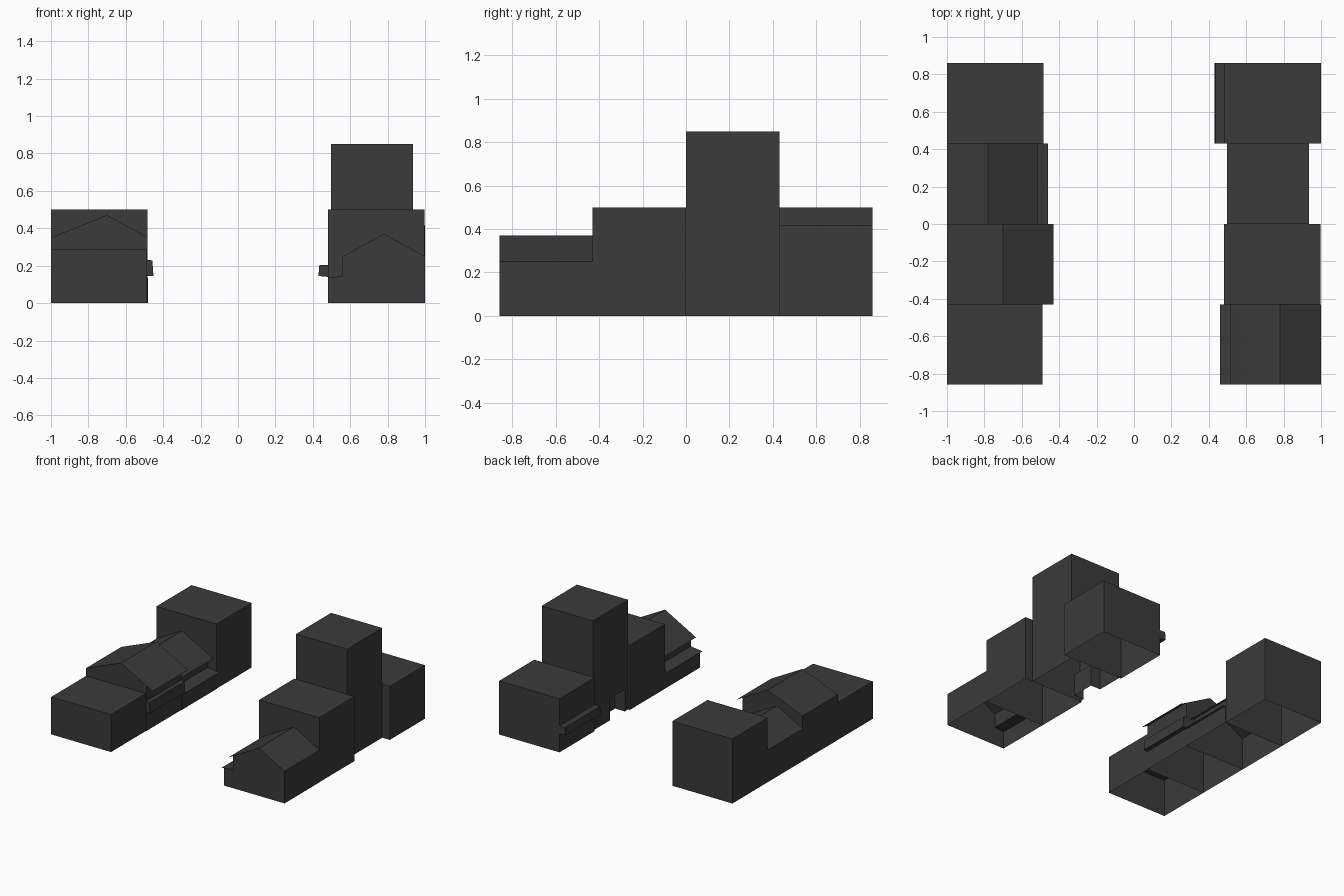
import bpy, bmesh

if "Cube" in bpy.data.objects:
    bpy.data.objects.remove(bpy.data.objects["Cube"])

mat = bpy.data.materials.new("dark grey")
mat.diffuse_color = (0.043, 0.043, 0.043, 1)
mat.use_nodes = True
mat.node_tree.nodes["Principled BSDF"].inputs["Base Color"].default_value = mat.diffuse_color


def finish(name, bm):
    me = bpy.data.meshes.new(name)
    bm.to_mesh(me)
    bm.free()
    me.materials.append(mat)
    ob = bpy.data.objects.new(name, me)
    bpy.context.collection.objects.link(ob)
    return ob


def prism(name, profile, y0, y1, side=1):
    """x-z profile pulled along y, open at the ground; side = -1 mirrors it."""
    bm = bmesh.new()
    a = [bm.verts.new((side * x, y0, z)) for x, z in profile]
    b = [bm.verts.new((side * x, y1, z)) for x, z in profile]
    n = len(a)
    bm.faces.new(a)
    bm.faces.new(b[::-1])
    for i in range(n):
        bm.faces.new((a[i], b[i], b[(i + 1) % n], a[(i + 1) % n]))
    bmesh.ops.recalc_face_normals(bm, faces=bm.faces)
    ground = [f for f in bm.faces if all(v.co.z < 1e-5 for v in f.verts)]
    bmesh.ops.delete(bm, geom=ground, context='FACES')
    return finish(name, bm)


def box(name, x0, x1, y0, y1, h, side=1):
    return prism(name, [(x0, 0), (x1, 0), (x1, h), (x0, h)], y0, y1, side)


def sheet(name, path, y0, y1, side=1):
    """Thin roof sheet along an x-z path."""
    bm = bmesh.new()
    a = [bm.verts.new((side * x, y0, z)) for x, z in path]
    b = [bm.verts.new((side * x, y1, z)) for x, z in path]
    for i in range(len(a) - 1):
        f = bm.faces.new((a[i], a[i + 1], b[i + 1], b[i]))
        f.normal_update()
        if f.normal.z < 0:
            f.normal_flip()
    return finish(name, bm)


def shop(name, y0, y1, side):
    """Gabled shop with set-back upper floor, roof overhang and low awning."""
    prism(name, [(0.482, 0), (1.0, 0), (1.0, 0.25), (0.78, 0.37), (0.56, 0.25),
                 (0.56, 0.145), (0.482, 0.135)], y0, y1, side)
    sheet(name + "_eave", [(0.515, 0.225), (0.56, 0.25)], y0, y1, side)
    sheet(name + "_awning", [(0.46, 0.132), (0.482, 0.135)], y0, y1, side)


def tower(x0, x1, y0, y1, h, ya, yb, xd, za):
    """Open-bottomed tower with a doorway alcove in its street face."""
    bm = bmesh.new()
    plan = [(x0, y0), (x1, y0), (x1, y1), (x0, y1),
            (x0, yb), (xd, yb), (xd, ya), (x0, ya)]
    lo = [bm.verts.new((x, y, 0)) for x, y in plan]
    mid = [bm.verts.new((x, y, za)) for x, y in plan]
    top = [bm.verts.new((x, y, h)) for x, y in plan[:4]]
    for i in range(8):
        j = (i + 1) % 8
        bm.faces.new((lo[i], lo[j], mid[j], mid[i]))
    for i in range(3):
        bm.faces.new((mid[i], mid[i + 1], top[i + 1], top[i]))
    bm.faces.new((mid[3], mid[4], mid[7], mid[0], top[0], top[3]))
    bm.faces.new(top)
    bm.faces.new(mid[4:])      # alcove ceiling
    bmesh.ops.recalc_face_normals(bm, faces=bm.faces)
    finish("tower", bm)


Y = [-0.858, -0.43, 0.0, 0.43, 0.86]

# right row: gabled shop, plain block, tower, low block with canopy
shop("right_shop", Y[0], Y[1], 1)
box("right_block", 0.482, 0.998, Y[1], Y[2], 0.5)
tower(0.497, 0.935, Y[2], Y[3], 0.85, 0.04, 0.22, 0.58, 0.17)
box("rear_right_block", 0.482, 1.0, Y[3], Y[4], 0.415)
prism("canopy", [(0.43, 0.145), (0.482, 0.14), (0.482, 0.205), (0.435, 0.205)], Y[3], Y[4])

# left row: low block, gabled house with balcony, gabled shop, tall block
box("front_left_block", 0.488, 1.0, Y[0], Y[1], 0.29, -1)
prism("house", [(0.485, 0), (1.0, 0), (1.0, 0.35), (0.70, 0.47), (0.485, 0.353)],
      Y[1], Y[2], -1)
sheet("house_eave", [(0.43, 0.323), (0.485, 0.353)], Y[1], Y[2], -1)
prism("balcony", [(0.452, 0.145), (0.485, 0.145), (0.485, 0.232), (0.458, 0.228)],
      Y[1], Y[2], -1)
shop("left_shop", Y[2], Y[3], -1)
box("rear_left_block", 0.485, 1.0, Y[3], Y[4], 0.5, -1)
